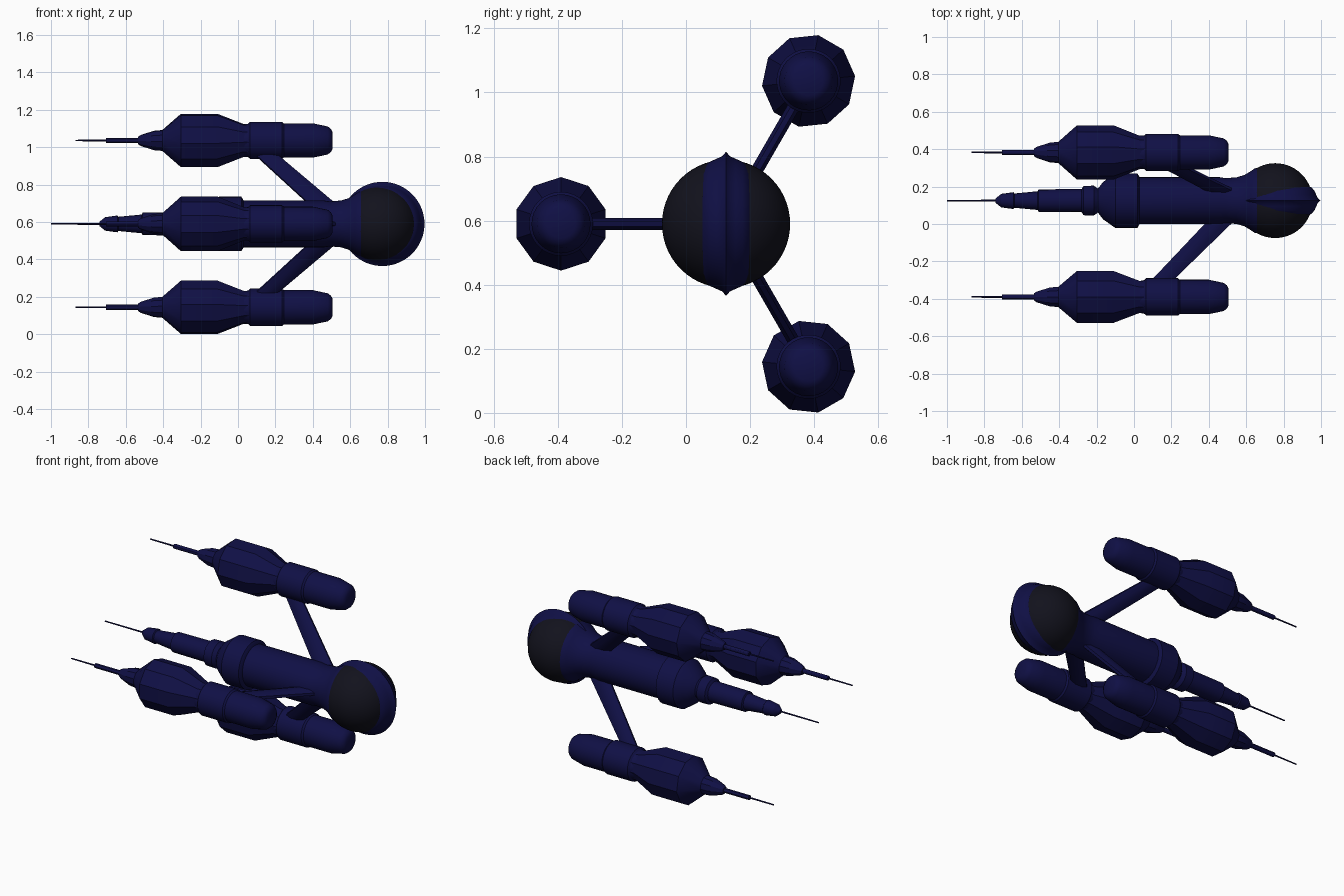
import bpy, bmesh, math
from mathutils import Matrix, Vector

if "Cube" in bpy.data.objects:
    bpy.data.objects.remove(bpy.data.objects["Cube"])

CENTRE = Vector((0, 0.125, 0.59))   # main axis of the ship, running along x
ARM = 0.515                         # distance from main axis to pod axis


def material(name, rgb):
    m = bpy.data.materials.new(name)
    m.diffuse_color = (*rgb, 1)
    m.use_nodes = True
    m.node_tree.nodes["Principled BSDF"].inputs["Base Color"].default_value = m.diffuse_color
    return m


BLUE = material("dark_blue", (0.005, 0.005, 0.06))
BLACK = material("black_glass", (0.006, 0.006, 0.012))


def finish(name, bm, mat, turn=0.0, angle=30):
    bmesh.ops.remove_doubles(bm, verts=bm.verts, dist=1e-5)
    bmesh.ops.recalc_face_normals(bm, faces=bm.faces)
    bm.transform(Matrix.Translation(CENTRE) @ Matrix.Rotation(turn, 4, 'X'))
    me = bpy.data.meshes.new(name)
    bm.to_mesh(me)
    bm.free()
    ob = bpy.data.objects.new(name, me)
    bpy.context.collection.objects.link(ob)
    me.materials.append(mat)
    bpy.ops.object.select_all(action='DESELECT')
    ob.select_set(True)
    bpy.context.view_layer.objects.active = ob
    bpy.ops.object.shade_smooth_by_angle(angle=math.radians(angle))
    return ob


def lathe(bm, profile, sides, y=0.0):
    """Closed solid turned around the x axis from (x, radius) points."""
    rings = []
    for x, r in profile:
        rings.append([bm.verts.new((x, y + r * math.cos(a), r * math.sin(a)))
                      for a in (math.pi / 2 + math.tau * i / sides for i in range(sides))])
    for a, b in zip(rings, rings[1:]):
        for i in range(sides):
            j = (i + 1) % sides
            bm.faces.new((a[i], a[j], b[j], b[i]))
    bm.faces.new(rings[0])
    bm.faces.new(rings[-1])


def turned(name, profile, sides, y=0.0, turn=0.0, mat=BLUE):
    bm = bmesh.new()
    lathe(bm, profile, sides, y)
    return finish(name, bm, mat, turn)


def strut(name, turn):
    """Swept arm with a thin six-sided section."""
    bm = bmesh.new()
    ends = []
    for r, x0, x1 in ((0.45, 0.07, 0.185), (0.08, 0.42, 0.565)):
        w, t = x1 - x0, 0.019
        section = [(x0, 0.008), (x0 + w * 0.3, t), (x0 + w * 0.7, t), (x1, 0.008),
                   (x1, -0.008), (x0 + w * 0.7, -t), (x0 + w * 0.3, -t), (x0, -0.008)]
        ends.append([bm.verts.new((x, -r, z)) for x, z in section])
    a, b = ends
    for i in range(8):
        j = (i + 1) % 8
        bm.faces.new((a[i], a[j], b[j], b[i]))
    bm.faces.new(a)
    bm.faces.new(b)
    finish(name, bm, BLUE, turn)


# Three engine pods on swept struts
for n, turn in enumerate((0, math.tau / 3, -math.tau / 3), 1):
    turned(f"pod_needle_{n}", [(-0.87, 0.004), (-0.69, 0.005)], 8, -ARM, turn)
    turned(f"pod_rod_{n}", [(-0.705, 0.014), (-0.50, 0.014)], 12, -ARM, turn)
    turned(f"pod_block_{n}", [(-0.535, 0.02), (-0.52, 0.03), (-0.45, 0.053), (-0.405, 0.057),
                              (-0.305, 0.146), (-0.11, 0.146), (0.03, 0.09), (0.08, 0.09)],
           10, -ARM, turn)
    turned(f"pod_collar_{n}", [(0.0, 0.08), (0.055, 0.09), (0.065, 0.1), (0.235, 0.1),
                               (0.245, 0.092)], 32, -ARM, turn)
    turned(f"pod_nose_{n}", [(0.2, 0.092), (0.40, 0.092), (0.48, 0.075), (0.497, 0.062),
                             (0.506, 0.045)], 32, -ARM, turn)
    strut(f"pod_strut_{n}", turn)

# Central fuselage and stepped tail gun
turned("tail_needle", [(-1.0, 0.004), (-0.72, 0.005)], 8)
turned("tail_gun", [(-0.74, 0.012), (-0.71, 0.036), (-0.645, 0.045), (-0.64, 0.038),
                    (-0.515, 0.05), (-0.51, 0.06), (-0.28, 0.062), (-0.27, 0.078),
                    (-0.215, 0.08), (-0.19, 0.062), (-0.15, 0.062)], 16)
turned("fuselage_collar", [(-0.2, 0.055), (-0.165, 0.1), (-0.1, 0.146), (0.018, 0.146),
                           (0.03, 0.125)], 32)
turned("fuselage", [(0.0, 0.125), (0.46, 0.125), (0.49, 0.12), (0.55, 0.125), (0.59, 0.137),
                    (0.625, 0.158), (0.645, 0.172), (0.665, 0.176)], 40)

# Black cockpit sphere
bm = bmesh.new()
bmesh.ops.create_uvsphere(bm, u_segments=48, v_segments=28, radius=0.2,
                          matrix=Matrix.Translation((0.755, 0, 0)) @ Matrix.Rotation(math.pi / 2, 4, 'X'))
finish("cockpit_sphere", bm, BLACK)

# Upright lens-shaped rim around the cockpit, ending in a sharp ridge
bm = bmesh.new()
half = [(0.1, 0.1), (0.07, 0.178), (0.052, 0.193), (0.03, 0.203), (0.012, 0.211), (0.0, 0.225)]
lathe(bm, half + [(-w, r) for w, r in half[-2::-1]], 64)
bm.transform(Matrix.Translation((0.772, 0, 0)) @ Matrix.Rotation(math.pi / 2, 4, 'Z'))
finish("cockpit_rim", bm, BLUE, angle=40)
